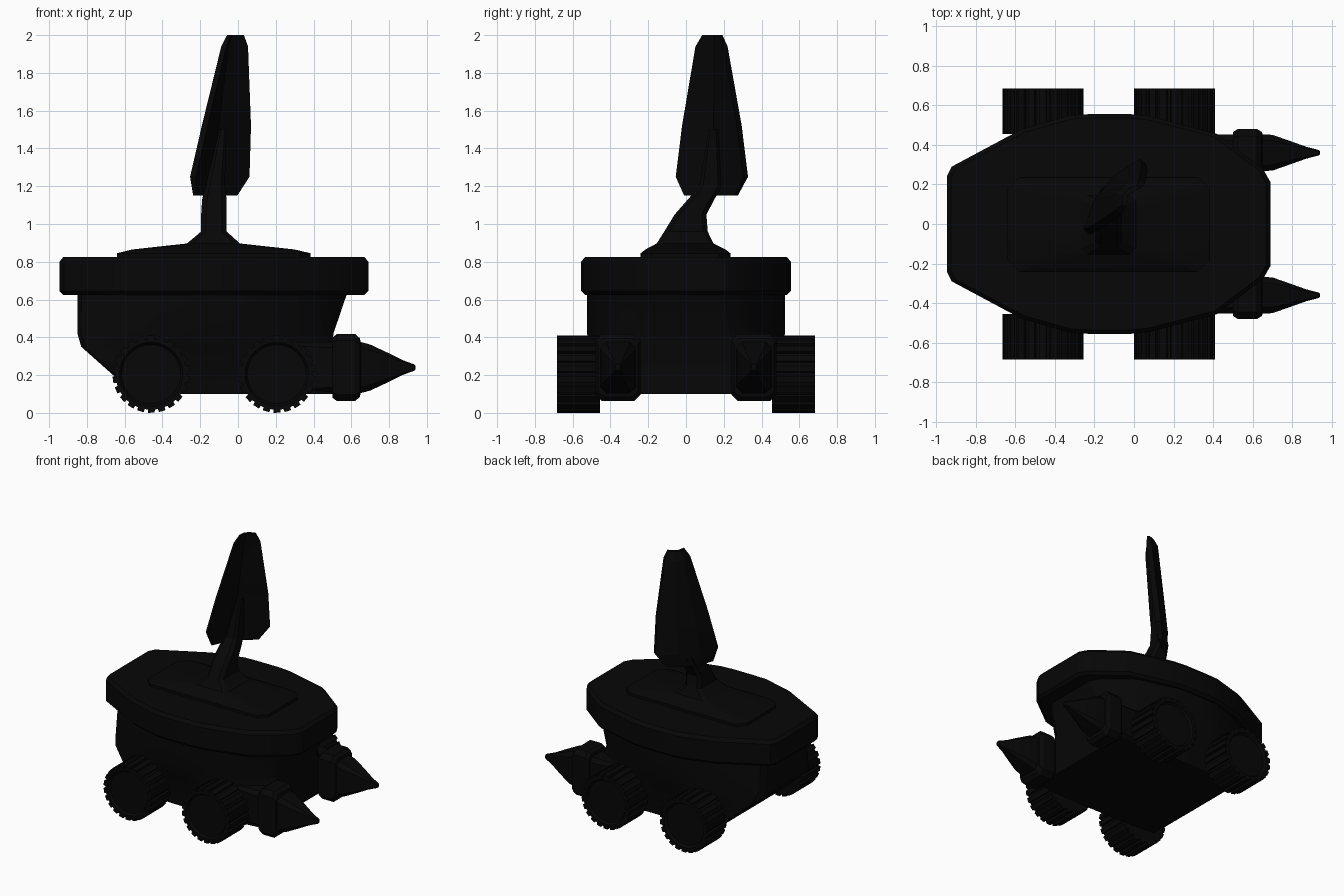
import bpy, bmesh, math
from mathutils import Vector

if "Cube" in bpy.data.objects:
    bpy.data.objects.remove(bpy.data.objects["Cube"])

black = bpy.data.materials.new("black_paint")
black.diffuse_color = (0.002, 0.002, 0.002, 1)
black.use_nodes = True
black.node_tree.nodes["Principled BSDF"].inputs["Base Color"].default_value = black.diffuse_color


def loft(name, rings, angle=25):
    """Skin a stack of equal-length point rings and cap both ends."""
    bm = bmesh.new()
    rows = [[bm.verts.new(p) for p in ring] for ring in rings]
    for a, b in zip(rows, rows[1:]):
        for i in range(len(a)):
            j = (i + 1) % len(a)
            bm.faces.new((a[i], a[j], b[j], b[i]))
    bm.faces.new(rows[0])
    bm.faces.new(rows[-1])
    bmesh.ops.recalc_face_normals(bm, faces=bm.faces)
    me = bpy.data.meshes.new(name)
    bm.to_mesh(me)
    bm.free()
    me.materials.append(black)
    ob = bpy.data.objects.new(name, me)
    bpy.context.collection.objects.link(ob)
    bpy.context.view_layer.objects.active = ob
    ob.select_set(True)
    bpy.ops.object.shade_smooth_by_angle(angle=math.radians(angle))
    ob.select_set(False)
    return ob


# Plan outline shared by the deck and the hull (half, mirrored in y)
half = [(-.945, .24), (-.92, .29), (-.565, .48), (-.32, .55), (-.22, .555),
        (-.02, .555), (.08, .545), (.42, .455), (.65, .28), (.69, .21)]
outline = half + [(x, -y) for x, y in reversed(half)]


def plan(x0, x1, hw, z, square=0):
    """Outline scaled to a box; square=1 pushes it out to a full rectangle."""
    pts = []
    for x, y in outline:
        s = math.copysign(1, y)
        u = (x + .945) / 1.635
        v = abs(y) / .555
        if square:
            v += (1 - v) * square
        pts.append((x0 + u * (x1 - x0), s * v * hw, z))
    return pts


def chamfered(a0, a1, b0, b1, c):
    """Rectangle with cut corners, as 2D points."""
    return [(a0 + c, b0), (a1 - c, b0), (a1, b0 + c), (a1, b1 - c),
            (a1 - c, b1), (a0 + c, b1), (a0, b1 - c), (a0, b0 + c)]


# Deck slab
loft("deck", [plan(-.925, .67, .535, .625), plan(-.945, .69, .555, .645),
              plan(-.945, .69, .555, .80), plan(-.925, .67, .535, .825)])

# Hull, squaring off and tapering under the rear
loft("hull", [plan(-.55, .50, .455, .10, .9), plan(-.65, .50, .46, .19, .8),
              plan(-.83, .50, .50, .35, .3), plan(-.85, .505, .525, .42, .1),
              plan(-.85, .58, .525, .64)])

# Raised deck plate flowing up into the leaning mast and panel spine
sections = [(-.64, .385, -.24, .235, .82, .06), (-.64, .385, -.24, .235, .845, .06),
            (-.56, .30, -.215, .21, .865, .05), (-.27, .01, -.155, .145, .897, .03),
            (-.195, -.06, -.115, .115, .96, .025), (-.195, -.06, -.06, .108, 1.05, .025),
            (-.19, -.06, .01, .15, 1.13, .025), (-.17, -.07, .07, .19, 1.2, .02),
            (-.10, -.06, .12, .17, 1.5, .01)]
loft("mast", [[(x, y, z) for x, y in chamfered(x0, x1, y0, y1, c)]
              for x0, x1, y0, y1, z, c in sections])

# Folded antenna panel, turned diagonally and leaning forward
U = Vector((.63, .777, 0))
N = Vector((.777, -.63, 0))
rows = []
for x, y, z, hw, t in [(-.13, .14, 1.15, .17, .7), (-.11, .148, 1.25, .228, 1),
                       (-.075, .148, 1.52, .185, 1), (-.03, .145, 1.94, .093, .9),
                       (-.02, .145, 2.0, .06, .5)]:
    c = Vector((x, y, z))
    rows.append([c + U * u * hw + N * n * t for u, n in
                 [(-1, .04), (-.1, -.02), (1, .035), (1, -.005),
                  (.35, -.055), (-.35, -.055), (-1, .0)]])
loft("antenna_panel", rows, 15)


def tread(y, s, cx):
    """Toothed wheel outline."""
    pts, n = [], 22
    for i in range(n):
        for f, r in ((0, .205), (.6, .205), (.65, .188), (.95, .188)):
            a = 2 * math.pi * (i + f) / n - math.pi / 2 - .08
            r2 = r if s == 1 else .205 * s
            pts.append((cx + r2 * math.cos(a), y, .205 + r2 * math.sin(a)))
    return pts


for sy, side in ((1, "left"), (-1, "right")):
    # Wheels with a dished outer face
    for cx, end in ((-.46, "rear"), (.205, "front")):
        loft(f"{side}_{end}_wheel", [tread(sy * y, s, cx) for y, s in
                                     ((.455, .8), (.455, 1), (.683, 1), (.683, .82), (.665, .76))])
    # Front pod: mount, square collar and pointed nose
    prof = [(.30, .09, .135, .02), (.50, .092, .135, .03), (.50, .105, .16, .03),
            (.525, .12, .178, .035), (.62, .12, .178, .035), (.645, .105, .155, .03),
            (.65, .093, .135, .03), (.70, .09, .122, .03), (.80, .055, .075, .018),
            (.87, .03, .04, .009), (.935, .013, .016, .004), (.94, .006, .008, .002)]
    loft(f"{side}_pod", [[(x, sy * .36 + y, .24 + z) for y, z in chamfered(-a, a, -b, b, c)]
                         for x, a, b, c in prof])
